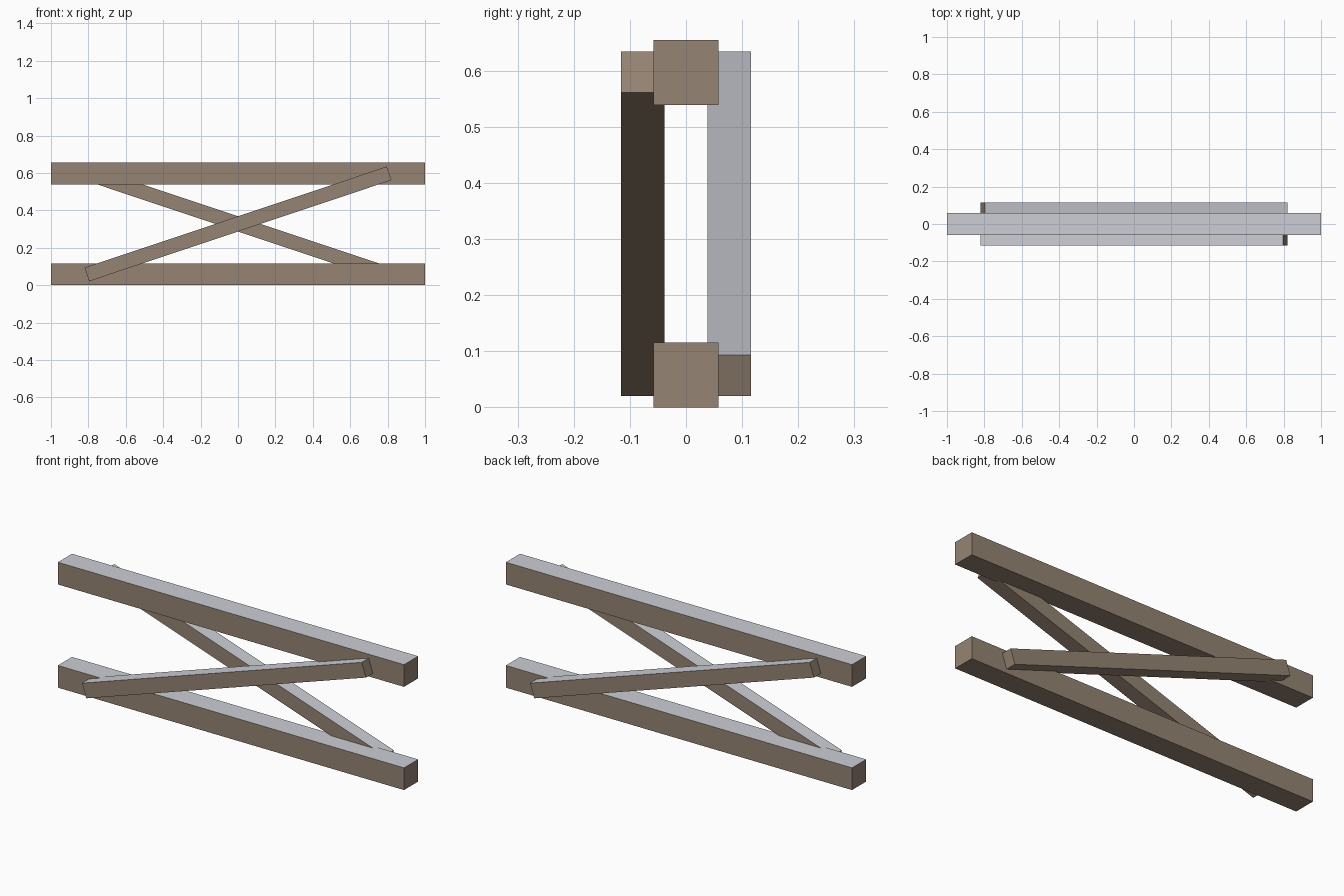
import bpy
import math
from mathutils import Matrix

cube = bpy.data.objects.get("Cube")
if cube:
    bpy.data.objects.remove(cube, do_unlink=True)


def material(name, rgb):
    mat = bpy.data.materials.new(name)
    mat.use_nodes = True
    mat.diffuse_color = (*rgb, 1)
    mat.node_tree.nodes["Principled BSDF"].inputs["Base Color"].default_value = (*rgb, 1)
    return mat


wood = material("weathered brown wood", (0.30, 0.23, 0.17))
snow = material("pale grey top", (0.61, 0.62, 0.67))


def timber(name, size, centre, tilt=0):
    """Squared timber, tilted about y, with its upward side in pale grey."""
    bpy.ops.mesh.primitive_cube_add(size=1)
    ob = bpy.context.object
    ob.name = ob.data.name = name
    ob.data.transform(Matrix.Rotation(math.radians(tilt), 4, "Y") @ Matrix.Diagonal((*size, 1)))
    ob.location = centre
    ob.data.materials.append(wood)
    ob.data.materials.append(snow)
    for face in ob.data.polygons:
        face.material_index = int(face.normal.z > 0.7)
    return ob


BEAM = 0.116
BRACE = 0.077
HEIGHT = 0.655

# Horizontal rails
for name, z in (("bottom_rail", BEAM / 2), ("top_rail", HEIGHT - BEAM / 2)):
    timber(name, (2, BEAM, BEAM), (0, 0, z))

# Crossed diagonal braces, one on each side of the rails
for name, side in (("front_brace", -1), ("back_brace", 1)):
    timber(name, (1.704, BRACE, BRACE), (0, side * BRACE, HEIGHT / 2), side * 18.5)
